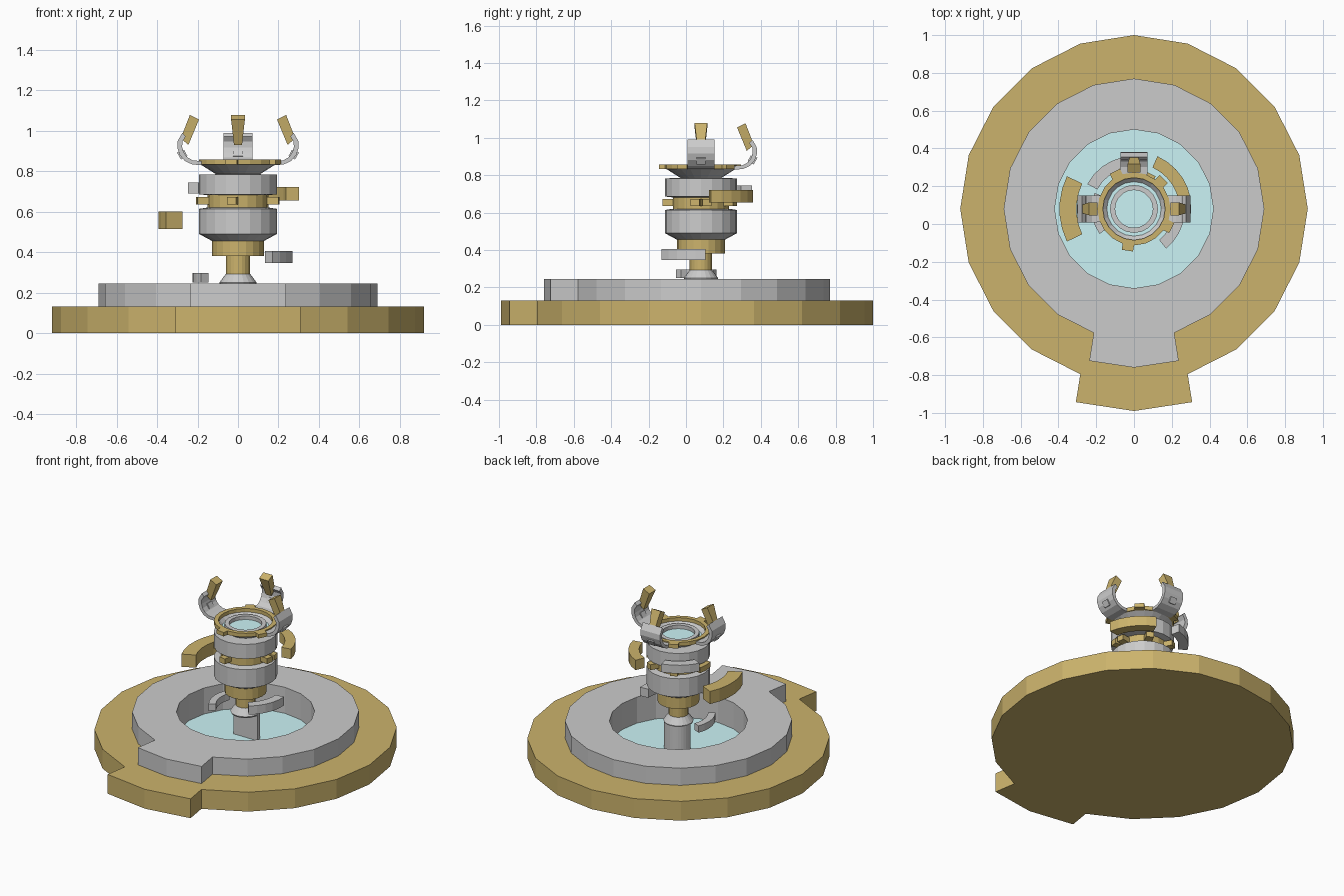
import bpy, bmesh, math
from mathutils import Vector, Matrix

if "Cube" in bpy.data.objects:
    bpy.data.objects.remove(bpy.data.objects["Cube"])

CY = 0.08          # y of the common axis
SIDES = 20


def material(name, rgb):
    m = bpy.data.materials.new(name)
    m.diffuse_color = (*rgb, 1)
    m.use_nodes = True
    m.node_tree.nodes["Principled BSDF"].inputs["Base Color"].default_value = m.diffuse_color
    return m


GOLD = material("gold", (0.60, 0.45, 0.15))
CYAN = material("pool_blue", (0.60, 0.90, 0.92))


def loft(name, rings, mat=None, closed=False, spin=0.0, tabs=(), tab_out=0.0, tab_z=None):
    """Skin equal-length rings of points; optionally extrude outer faces into tabs."""
    bm = bmesh.new()
    vs = [[bm.verts.new(p) for p in ring] for ring in rings]
    n = len(vs[0])
    pairs = list(zip(vs, vs[1:])) + ([(vs[-1], vs[0])] if closed else [])
    for a, b in pairs:
        for i in range(n):
            j = (i + 1) % n
            bm.faces.new((a[i], a[j], b[j], b[i]))
    if not closed:
        bm.faces.new(vs[0])
        bm.faces.new(vs[-1])
    bmesh.ops.recalc_face_normals(bm, faces=bm.faces[:])
    bm.normal_update()
    for lo, hi in tabs:
        faces = []
        for f in bm.faces:
            c = f.calc_center_median()
            ang = math.degrees(math.atan2(c.y, c.x)) % 360
            outward = f.normal.x * c.x + f.normal.y * c.y > 0.01
            if outward and abs(f.normal.z) < 0.1 and lo < ang < hi:
                if tab_z is None or tab_z[0] < c.z < tab_z[1]:
                    faces.append(f)
        if not faces:
            continue
        shift = {}
        for f in faces:
            for v in f.verts:
                key = tuple(round(k, 4) for k in v.co)
                shift[key] = shift.get(key, Vector()) + f.normal
        res = bmesh.ops.extrude_face_region(bm, geom=faces)
        old = [f for f in faces if f.is_valid]
        if old:
            bmesh.ops.delete(bm, geom=old, context='FACES')
        for v in res["geom"]:
            if isinstance(v, bmesh.types.BMVert):
                key = tuple(round(k, 4) for k in v.co)
                v.co += shift[key].normalized() * tab_out
        bm.normal_update()
    bm.transform(Matrix.Translation((0, CY, 0)) @ Matrix.Rotation(spin, 4, 'Z'))
    bmesh.ops.recalc_face_normals(bm, faces=bm.faces[:])
    me = bpy.data.meshes.new(name)
    bm.to_mesh(me)
    bm.free()
    ob = bpy.data.objects.new(name, me)
    bpy.context.collection.objects.link(ob)
    if mat:
        me.materials.append(mat)
    return ob


def lathe(name, profile, mat=None, **kw):
    step = math.tau / SIDES
    rings = [[(r * math.cos(i * step), r * math.sin(i * step), z) for i in range(SIDES)]
             for r, z in profile]
    return loft(name, rings, mat, **kw)


def arc(name, r0, r1, z0, z1, a0, a1, mat=None):
    n = max(2, round((a1 - a0) / 11))
    rings = []
    for i in range(n + 1):
        a = math.radians(a0 + (a1 - a0) * i / n)
        c, s = math.cos(a), math.sin(a)
        rings.append([(r * c, r * s, z) for r, z in ((r0, z0), (r1, z0), (r1, z1), (r0, z1))])
    return loft(name, rings, mat)


def bar(name, stations, spin, mat=None):
    """Stations: outer (r, z), inner (r, z), half width."""
    rings = [[(o[0], -w, o[1]), (o[0], w, o[1]), (i[0], w, i[1]), (i[0], -w, i[1])]
             for o, i, w in stations]
    return loft(name, rings, mat, spin=spin)


# Stepped round base with front tabs and a pool
lathe("base_plinth", [(.92, 0), (.92, .13), (.425, .13), (.425, .06)], GOLD,
      tabs=[(252, 288)], tab_out=.15)
lathe("base_step", [(.69, .13), (.69, .245), (.42, .245), (.42, .06), (.425, .06), (.425, .13)],
      closed=True, tabs=[(252, 288)], tab_out=.15)
lathe("pool_surface", [(.421, .062), (.421, .07)], CYAN)

# Stem: half-round foot, collar, gold shaft
arc("stem_foot", .001, .088, .07, .245, 0, 180)
lathe("stem_collar", [(.088, .24), (.092, .25), (.06, .293)])
lathe("stem_shaft", [(.06, .29), (.06, .381), (.128, .381), (.128, .457)], GOLD)

# Body drums with a gold band between
lathe("lower_drum", [(.128, .455), (.193, .49), (.193, .614), (.14, .622)])
lathe("middle_band", [(.15, .615), (.15, .636), (.15, .672), (.15, .688)], GOLD,
      tabs=[(0, 18), (342, 360), (162, 198), (252, 270), (54, 72), (108, 126)],
      tab_out=.057, tab_z=(.64, .67))
lathe("upper_drum", [(.14, .68), (.193, .686), (.193, .783), (.11, .785)])

# Cup with gold notched rim, blue floor and inner ring
lathe("cup", [(.105, .783), (.185, .833), (.165, .835), (.14, .81)])
lathe("cup_floor", [(.14, .808), (.145, .814)], CYAN)
lathe("cup_ring", [(.127, .81), (.127, .838), (.10, .838), (.10, .81)], closed=True)
lathe("cup_rim", [(.193, .832), (.193, .858), (.165, .858), (.165, .832)], GOLD, closed=True,
      tabs=[(36, 54), (108, 126), (252, 270), (324, 342)], tab_out=.033)

# Three claws: right, back, left
ARM = [((.180, .830), (.180, .850), .07), ((.225, .833), (.222, .853), .072),
       ((.262, .850), (.250, .868), .072), ((.288, .880), (.268, .892), .072),
       ((.300, .915), (.276, .918), .072), ((.298, .950), (.275, .946), .072),
       ((.275, .990), (.258, .972), .072)]
TIP = [((.283, .962), (.245, .930), .02), ((.238, 1.078), (.193, 1.055), .034)]
PAD = [((.282, .858), (.250, .875), .024), ((.302, .893), (.266, .905), .024)]
for side, deg in (("right", 0), ("back", 90), ("left", 180)):
    a = math.radians(deg)
    bar("claw_arm_" + side, ARM, a)
    bar("claw_tip_" + side, TIP, a, GOLD)
    bar("claw_pad_" + side, PAD, a)

# Floating curved fragments around the stem and body
arc("fragment_gold_left", .305, .395, .515, .60, 154, 206, GOLD)
arc("fragment_gold_right", .24, .305, .655, .722, 10, 66, GOLD)
arc("fragment_grey_right", .212, .27, .347, .405, -51, 5)
arc("fragment_grey_foot", .18, .225, .25, .296, 158, 216)
arc("fragment_grey_back", .22, .28, .69, .745, 103, 152)
